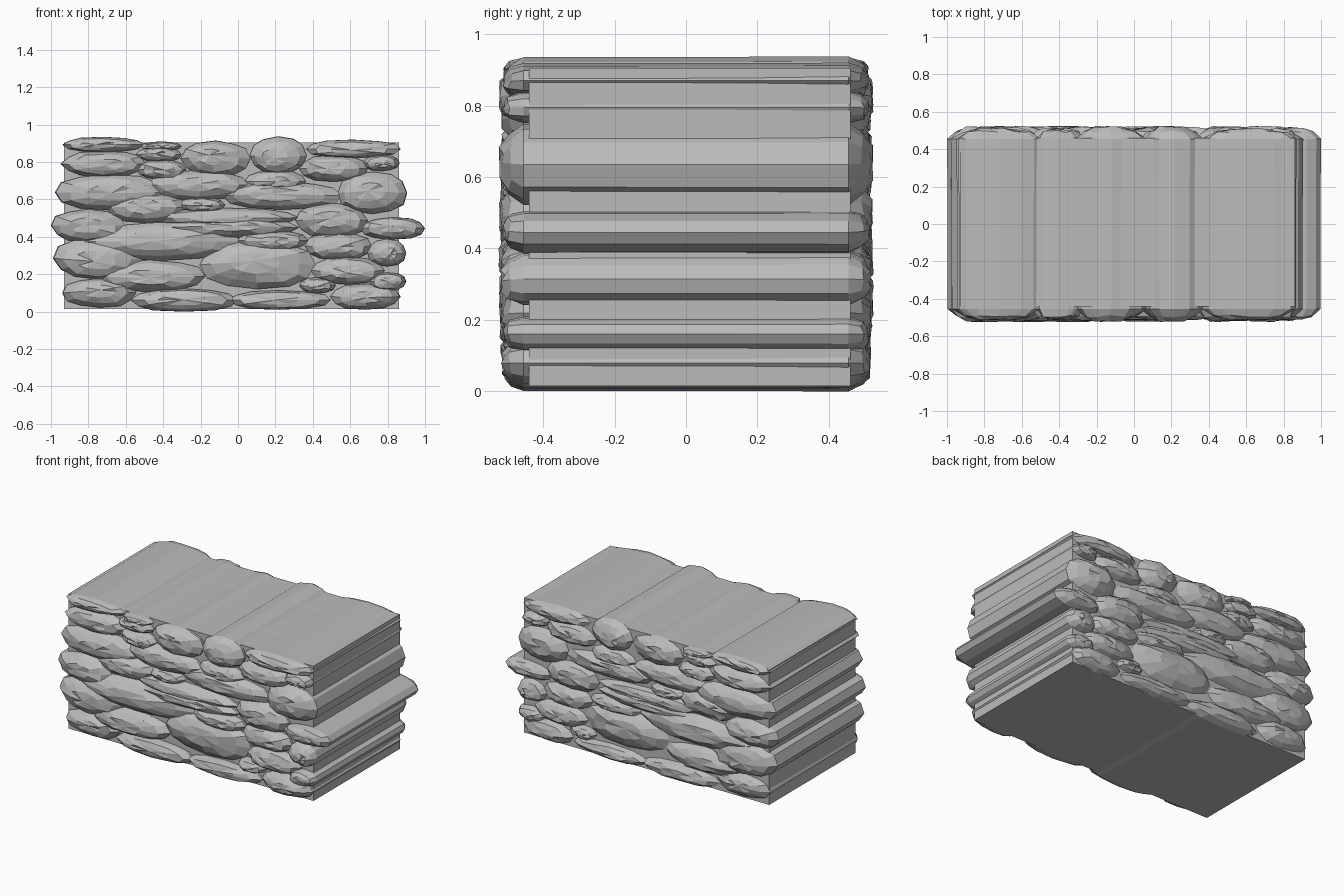
import bpy, bmesh, math, random

if "Cube" in bpy.data.objects:
    bpy.data.objects.remove(bpy.data.objects["Cube"])

random.seed(7)

stone_grey = bpy.data.materials.new("stone_grey")
stone_grey.diffuse_color = (0.5, 0.5, 0.5, 1)
stone_grey.use_nodes = True
stone_grey.node_tree.nodes["Principled BSDF"].inputs["Base Color"].default_value = stone_grey.diffuse_color

SIDES = 12
# Stones as (left, right, bottom, top), grouped by course
COURSES = {
    "top": [(-.94, -.50, .85, .935), (-.52, -.30, .86, .91), (-.55, -.30, .80, .88),
            (-.31, .07, .72, .915), (.06, .37, .73, .938), (.36, .87, .82, .92)],
    "upper": [(-.95, -.49, .72, .86), (-.54, -.28, .71, .81), (.33, .69, .70, .83),
              (.67, .865, .75, .84), (.04, .36, .64, .75)],
    "shoulder": [(-.98, -.39, .54, .735), (-.48, .06, .60, .75), (.53, .905, .52, .75),
                 (-.08, .55, .55, .69), (-.31, -.07, .53, .61), (-.70, -.28, .48, .63)],
    "middle": [(-1.0, -.60, .37, .55), (.31, .69, .40, .575), (-.44, .32, .455, .55),
               (.65, 1.0, .385, .505), (-.40, .32, .40, .50), (.0, .37, .33, .43)],
    "lower": [(-.87, .03, .27, .48), (.36, .71, .28, .42), (.69, .90, .24, .39),
              (-.99, -.50, .17, .40), (-.20, .41, .13, .37), (.39, .78, .15, .29),
              (-.75, -.18, .11, .27)],
    "base": [(.70, .90, .11, .21), (-.94, -.54, .02, .18), (-.58, .0, .0, .125),
             (-.06, .50, .01, .115), (.49, .87, .01, .15), (.33, .52, .10, .18)],
}


def finish(name, bm):
    bmesh.ops.recalc_face_normals(bm, faces=bm.faces)
    mesh = bpy.data.meshes.new(name)
    bm.to_mesh(mesh)
    bm.free()
    mesh.materials.append(stone_grey)
    bpy.context.collection.objects.link(bpy.data.objects.new(name, mesh))


def rounded(v):
    """Slightly boxy ellipse coordinate."""
    return math.copysign(abs(v) ** 0.85, v) if abs(v) > 1e-6 else 0.0


def stone(name, x0, x1, z0, z1):
    """Long faceted stone running through the wall, domed at both faces."""
    cx, cz, rx, rz = (x0 + x1) / 2, (z0 + z1) / 2, (x1 - x0) / 2, (z1 - z0) / 2
    # Buried stones grow a little so that neighbours meet in creases
    if x0 > -.85 and x1 < .85 and z0 > .05 and z1 < .88:
        rx, rz = rx * 1.04, rz * 1.1
    outline = []
    for i in range(SIDES):
        a = math.tau * i / SIDES
        k = 1 if i % 3 == 0 else random.uniform(.93, 1.02)
        outline.append((rounded(math.cos(a)) * k, rounded(math.sin(a)) * k))
    depth = .50 + min(.022, rz * .22)
    # Off-centre peak of the dome
    px, pz = random.uniform(-.2, .2) * rx, random.uniform(-.15, .2) * rz
    rings = [(-depth + .004, .45), (-.493, .78), (-.455, .98), (.14, .985),
             (.455, 1), (.493, .78), (depth - .004, .45)]
    bm = bmesh.new()
    loops = []
    for y, s in rings:
        shift = max(0, 1 - s) if s < .9 else 0
        loop = []
        for u, w in outline:
            j = random.uniform(.9, 1.06) if s < .9 else 1
            loop.append(bm.verts.new((cx + u * rx * s * j + px * shift,
                                      y + (random.uniform(-.007, .007) if s < .9 else 0),
                                      cz + w * rz * s * j + pz * shift)))
        loops.append(loop)
    for a, b in zip(loops, loops[1:]):
        for i in range(SIDES):
            n = (i + 1) % SIDES
            bm.faces.new((a[i], a[n], b[n], b[i]))
    for loop, y in ((loops[0], -depth), (loops[-1], depth)):
        tip = bm.verts.new((cx + px, y, cz + pz))
        for i in range(SIDES):
            bm.faces.new((loop[i], loop[(i + 1) % SIDES], tip))
    finish(name, bm)


# Solid core filling the gaps between stones
core = bmesh.new()
bmesh.ops.create_cube(core, size=1)
for v in core.verts:
    v.co = (-.035 + v.co.x * 1.79, .01 + v.co.y * .90, .46 + v.co.z * .89)
finish("wall_core", core)

# Stone courses
for course, stones in COURSES.items():
    for number, box in enumerate(stones, 1):
        stone(f"{course}_stone_{number}", *box)
